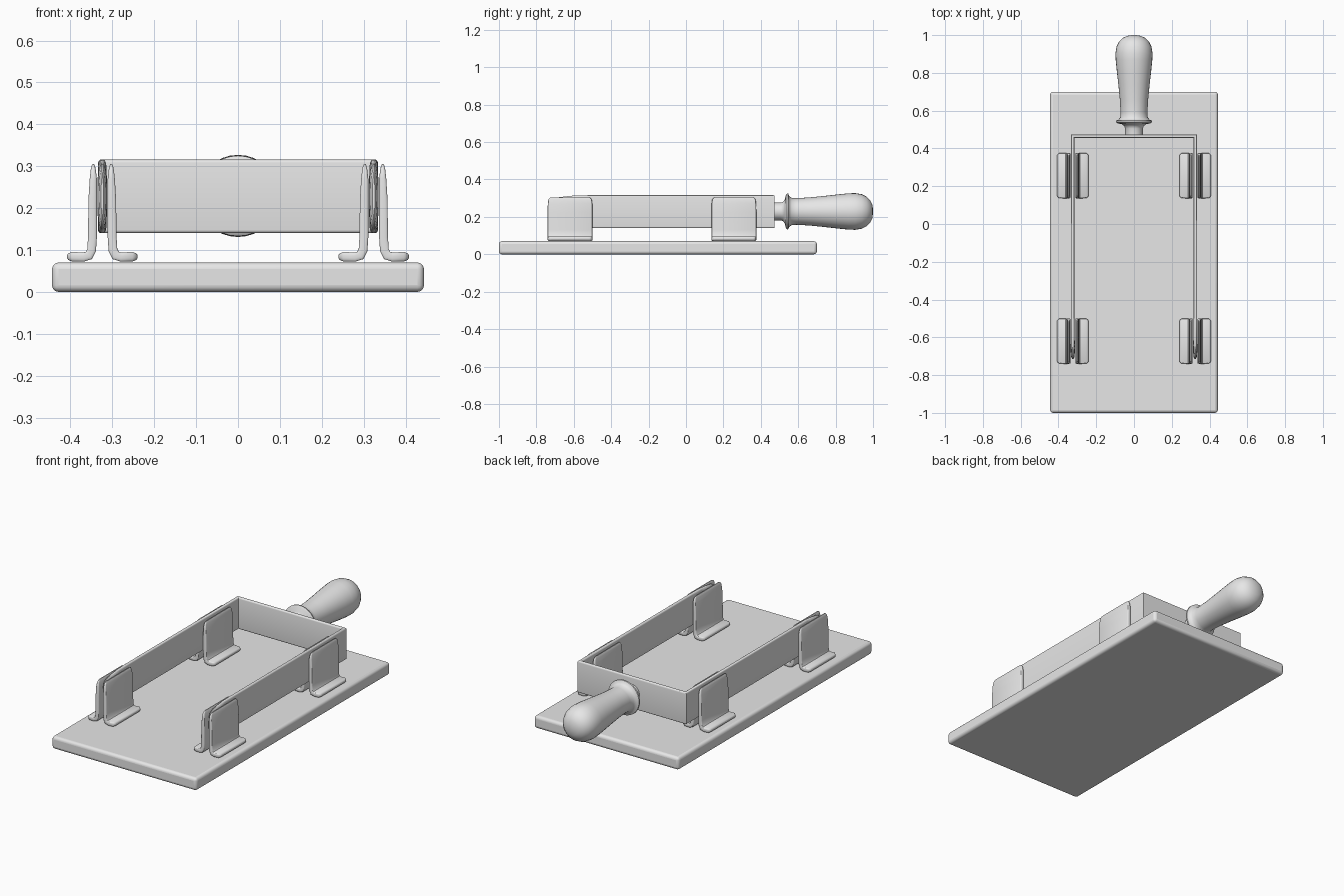
import bpy, bmesh, math
from mathutils import Vector, Matrix

old = bpy.data.objects.get("Cube")
if old:
    bpy.data.objects.remove(old, do_unlink=True)

grey = bpy.data.materials.new("plain_grey")
grey.use_nodes = True
grey.diffuse_color = (0.8, 0.8, 0.8, 1)
grey.node_tree.nodes["Principled BSDF"].inputs["Base Color"].default_value = (0.8, 0.8, 0.8, 1)


def finish(name, bm, bevel=0, angle=40):
    bmesh.ops.recalc_face_normals(bm, faces=bm.faces)
    mesh = bpy.data.meshes.new(name)
    bm.to_mesh(mesh)
    bm.free()
    mesh.materials.append(grey)
    obj = bpy.data.objects.new(name, mesh)
    bpy.context.collection.objects.link(obj)
    if bevel:
        mod = obj.modifiers.new("rounded_edges", 'BEVEL')
        mod.width, mod.segments = bevel, 4
    bpy.ops.object.select_all(action='DESELECT')
    obj.select_set(True)
    bpy.context.view_layer.objects.active = obj
    bpy.ops.object.shade_smooth_by_angle(angle=math.radians(angle))
    return obj


def skin(bm, rings):
    """Join equal rings of points into a capped tube."""
    loops = [[bm.verts.new(p) for p in ring] for ring in rings]
    n = len(loops[0])
    for a, b in zip(loops, loops[1:]):
        for i in range(n):
            j = (i + 1) % n
            bm.faces.new((a[i], a[j], b[j], b[i]))
    bm.faces.new(loops[0])
    bm.faces.new(loops[-1])


def sweep(stations, place):
    """Sweep a rounded strip; station = u, v, half thickness, half width, corner length."""
    pts = [Vector(s[:2]) for s in stations]
    rings = []
    for i, (u, v, t, h, e) in enumerate(stations):
        before = (pts[i] - pts[max(i - 1, 0)]).normalized()
        after = (pts[min(i + 1, len(pts) - 1)] - pts[i]).normalized()
        d = (before + after).normalized()
        ref = after if after.length > 0 else before
        nrm = Vector((-d.y, d.x)) / max(d.dot(ref), 0.5)
        ring = []
        for q, (sa, sb) in enumerate(((1, 1), (-1, 1), (-1, -1), (1, -1))):
            for k in range(5):
                a = math.pi / 2 * (q + k / 4)
                off = t * (0.2 * sa + 0.8 * math.cos(a))
                w = (h - e) * sb + e * math.sin(a)
                p = pts[i] + nrm * off
                ring.append(place(p.x, p.y, w))
        rings.append(ring)
    bm = bmesh.new()
    skin(bm, rings)
    return bm


# Base board
bm = bmesh.new()
bmesh.ops.create_cube(bm, size=1, matrix=Matrix.Translation((0, -0.15, 0.035))
                      @ Matrix.Diagonal((0.888, 1.70, 0.07, 1)))
finish("base_board", bm, bevel=0.016)

# U-shaped switch blade with rounded arm tips
arm = [(0.324, -0.715, 0.003, 0.045, 0.045), (0.324, -0.705, 0.008, 0.065, 0.06),
       (0.324, -0.68, 0.011, 0.077, 0.06), (0.324, -0.64, 0.011, 0.082, 0.04),
       (0.324, -0.59, 0.0095, 0.087, 0.012), (0.325, -0.5, 0.009, 0.088, 0.008),
       (0.325, 0.4655, 0.009, 0.088, 0.008)]
other_arm = [(-s[0],) + s[1:] for s in reversed(arm)]
finish("switch_blade", sweep(arm + other_arm, lambda u, v, w: (u, v, 0.228 + w)))

# Spring clips: pairs of bent leaves gripping each arm
leaf = [(0.084, 0.084, 0.004, 0.105, 0.012), (0.081, 0.084, 0.008, 0.112, 0.008),
        (0.072, 0.084, 0.0115, 0.119, 0.005), (0.045, 0.083, 0.0105, 0.12, 0.004),
        (0.032, 0.087, 0.0105, 0.12, 0.004), (0.0255, 0.1, 0.0105, 0.12, 0.004),
        (0.0235, 0.13, 0.0105, 0.12, 0.004), (0.023, 0.22, 0.010, 0.12, 0.004),
        (0.0215, 0.27, 0.0085, 0.119, 0.004), (0.0215, 0.292, 0.006, 0.116, 0.006),
        (0.0215, 0.301, 0.004, 0.11, 0.008), (0.0215, 0.305, 0.002, 0.102, 0.01)]
for end, y in (("front", -0.62), ("back", 0.256)):
    for side, sx in (("left", 1), ("right", -1)):
        for layer, out in (("outer", 1), ("inner", -1)):
            finish(f"clip_{end}_{side}_{layer}",
                   sweep(leaf, lambda u, v, w: (sx * (0.324 + out * u), y + w, v)))

# Turned handle: radius against distance along y
profile = [(0.047, 0.462), (0.047, 0.505), (0.051, 0.518), (0.064, 0.528), (0.086, 0.533),
           (0.096, 0.54), (0.095, 0.547), (0.082, 0.552), (0.073, 0.565), (0.071, 0.59),
           (0.075, 0.66), (0.083, 0.74), (0.091, 0.81), (0.097, 0.87), (0.098, 0.905),
           (0.092, 0.94), (0.079, 0.966), (0.06, 0.985), (0.036, 0.996), (0.01, 1.0)]
steps = [2 * math.pi * i / 32 for i in range(32)]
bm = bmesh.new()
skin(bm, [[(r * math.cos(a), y, 0.229 + r * math.sin(a)) for a in steps] for r, y in profile])
finish("handle", bm, angle=50)
